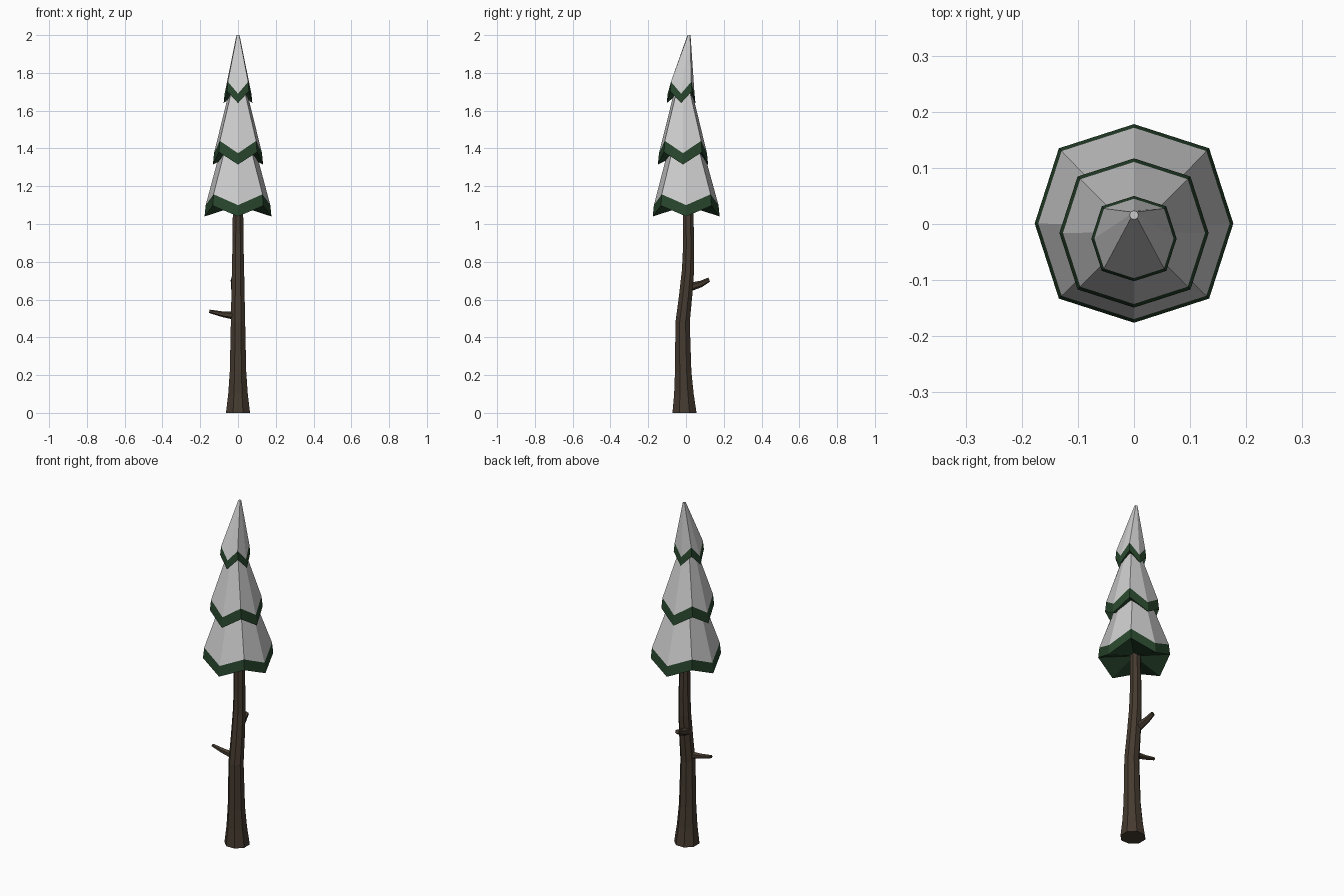
import bpy, bmesh, math
from mathutils import Vector

if "Cube" in bpy.data.objects:
    bpy.data.objects.remove(bpy.data.objects["Cube"])


def material(name, rgb):
    m = bpy.data.materials.new(name)
    m.diffuse_color = (*rgb, 1)
    m.use_nodes = True
    m.node_tree.nodes["Principled BSDF"].inputs["Base Color"].default_value = m.diffuse_color
    return m


BARK = material("bark", (0.06, 0.043, 0.029))
GREEN = material("needles", (0.021, 0.061, 0.026))


def loft(name, rings, mat=None, caps=(True, True), tip=None):
    """Bridge equal-sized rings of points; optionally cap ends or fan the last ring to a tip."""
    bm = bmesh.new()
    loops = [[bm.verts.new(p) for p in r] for r in rings]
    n = len(loops[0])
    for a, b in zip(loops, loops[1:]):
        for i in range(n):
            j = (i + 1) % n
            bm.faces.new((a[i], a[j], b[j], b[i]))
    if caps[0]:
        bm.faces.new(loops[0][::-1])
    if tip:
        t = bm.verts.new(tip)
        for i in range(n):
            bm.faces.new((loops[-1][i], loops[-1][(i + 1) % n], t))
    elif caps[1]:
        bm.faces.new(loops[-1])
    bmesh.ops.recalc_face_normals(bm, faces=bm.faces)
    me = bpy.data.meshes.new(name)
    bm.to_mesh(me)
    bm.free()
    ob = bpy.data.objects.new(name, me)
    bpy.context.collection.objects.link(ob)
    if mat:
        me.materials.append(mat)
    return ob


def star_ring(cy, r, z, lift=0.0, widen=1.0):
    """Octagon whose diagonal corners are lifted and pushed out."""
    pts = []
    for i in range(8):
        a = i * math.pi / 4
        k = widen if i % 2 else 1
        pts.append((r * k * math.cos(a), cy + r * k * math.sin(a), z + lift * (i % 2)))
    return pts


def tube_ring(c, r, axis, n):
    """Regular ring around a centre, perpendicular to an axis."""
    q = Vector(axis).to_track_quat('Z', 'Y')
    return [Vector(c) + q @ Vector((r * math.cos((i + .5) * math.tau / n),
                                    r * math.sin((i + .5) * math.tau / n), 0)) for i in range(n)]


# Trunk: flared base and a gentle S-bend in y
trunk = [(0, -0.008, 0.069), (0.1, -0.011, 0.056), (0.22, -0.015, 0.047), (0.48, -0.018, 0.041),
         (0.62, -0.002, 0.038), (0.76, 0.011, 0.035), (0.88, 0.014, 0.032), (1.12, 0.011, 0.029)]
loft("trunk", [tube_ring((0, y, z), r, (0, 0, 1), 8) for z, y, r in trunk], BARK)

# Broken branch stubs
stubs = {
    "lower_branch": [((-0.02, -0.018, 0.515), 0.021), ((-0.08, -0.018, 0.522), 0.015),
                     ((-0.152, -0.018, 0.538), 0.009)],
    "upper_branch": [((-0.015, 0.015, 0.665), 0.024), ((-0.022, 0.08, 0.683), 0.017),
                     ((-0.028, 0.122, 0.705), 0.012)],
}
for name, path in stubs.items():
    axis = Vector(path[-1][0]) - Vector(path[0][0])
    loft(name, [tube_ring(c, r, axis, 6) for c, r in path], BARK)

# Tiers: name, centre y, rim radius, rim z, snow radius, snow z, corner lift, top (y, radius, z)
tiers = [
    ("lower", 0.001, 0.177, 1.04, 0.171, 1.10, 0.057, (-0.002, 0.075, 1.46)),
    ("middle", -0.016, 0.133, 1.315, 0.127, 1.375, 0.065, (-0.015, 0.04, 1.73)),
    ("top", -0.026, 0.076, 1.64, 0.071, 1.69, 0.063, (0.016, 0.008, 2.0)),
]
for name, cy, r, z, sr, sz, lift, (ty, tr, tz) in tiers:
    snow_edge = star_ring(cy, sr, sz, lift, 1.07)
    # Snow cap above a green skirt with a hollow underside
    loft(name + "_snow", [snow_edge, star_ring(ty, tr, tz)], caps=(False, True))
    loft(name + "_needles", [snow_edge, star_ring(cy, r, z, lift, 1.07)], GREEN,
         caps=(False, False), tip=(0, cy, z + lift))
